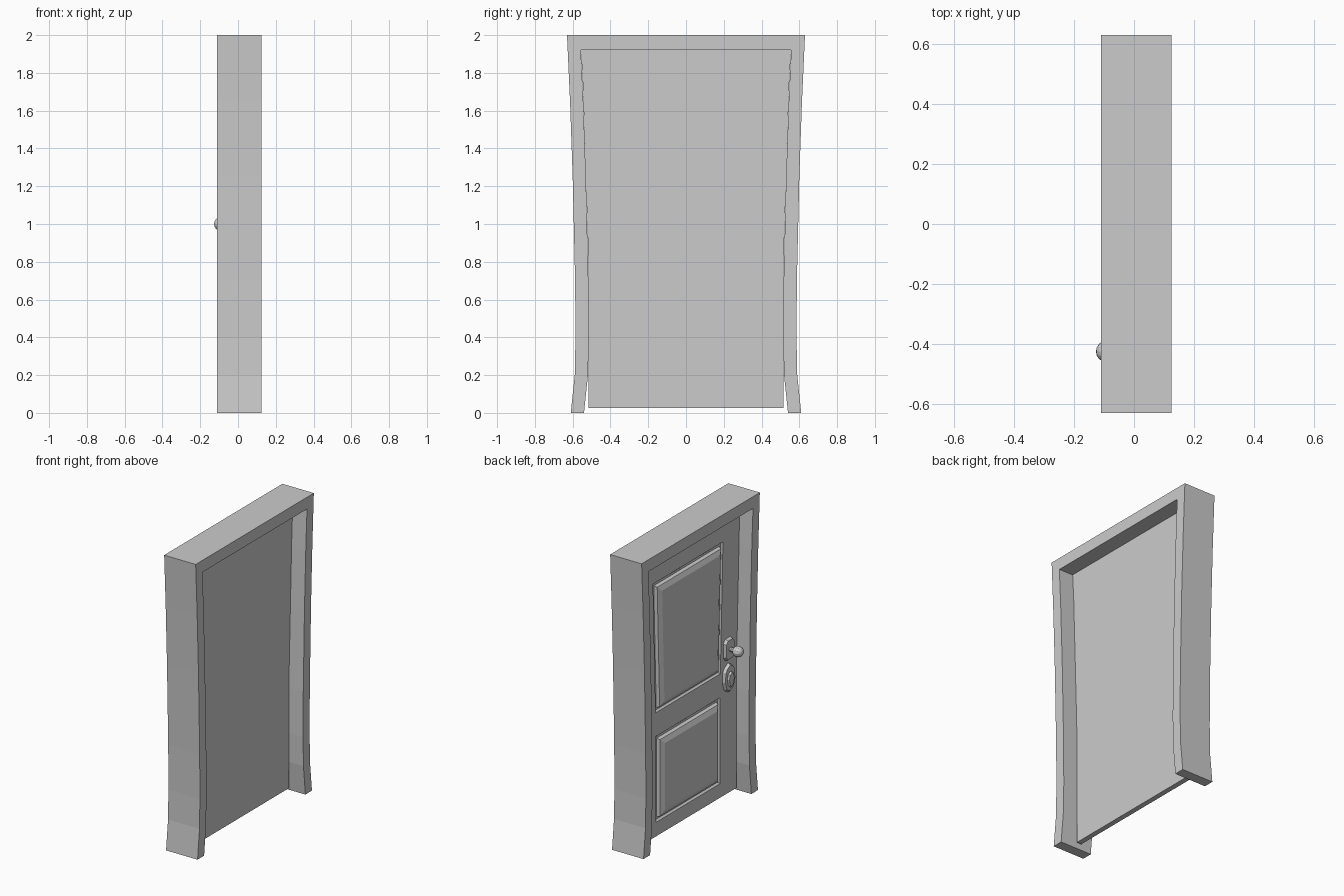
import bpy, bmesh, math
from mathutils import Matrix

if "Cube" in bpy.data.objects:
    bpy.data.objects.remove(bpy.data.objects["Cube"])


def finish(bm, name):
    bmesh.ops.recalc_face_normals(bm, faces=bm.faces)
    me = bpy.data.meshes.new(name)
    bm.to_mesh(me)
    bm.free()
    ob = bpy.data.objects.new(name, me)
    bpy.context.collection.objects.link(ob)
    return ob


def prism(name, outline, x0, x1, taper=1.0):
    """Extrude a (y, z) outline along x, scaling the x0 end about its centre."""
    bm = bmesh.new()
    cy = sum(p[0] for p in outline) / len(outline)
    cz = sum(p[1] for p in outline) / len(outline)
    back = [bm.verts.new((x1, y, z)) for y, z in outline]
    front = [bm.verts.new((x0, cy + (y - cy) * taper, cz + (z - cz) * taper)) for y, z in outline]
    bm.faces.new(back)
    bm.faces.new(front)
    n = len(outline)
    for i in range(n):
        j = (i + 1) % n
        bm.faces.new((back[i], back[j], front[j], front[i]))
    return finish(bm, name)


def plate(cy, cz, pts):
    """Outline mirrored left to right from half-width/height pairs."""
    right = [(cy + w, cz + h) for w, h in pts]
    left = [(cy - w, cz + h) for w, h in reversed(pts) if w > 0]
    return right + left


# Bowed frame: two curved jambs and a lintel
jamb = [(.61, 0), (.589, .2), (.585, .4), (.587, .7), (.6, 1.25), (.614, 1.65)]
outer = jamb + [(.63, 2)]
inner = [(y - .07, z) for y, z in jamb] + [(.557, 1.92)]
outline = outer + [(-y, z) for y, z in reversed(outer)]
outline += [(-y, z) for y, z in inner] + inner[::-1]
prism("door_frame", outline, -.11, .125)

# Door slab with two raised-and-fielded panels on the -x face
rows = [(.025, .517), (.12, .515), (.70, .515), (.86, .518), (1.74, .546), (1.92, .556)]
bm = bmesh.new()
grid = [[bm.verts.new((-.015, y, z)) for y in (-h, -h + .173, h - .173, h)] for z, h in rows]
panels = []
for r in range(5):
    for c in range(3):
        f = bm.faces.new((grid[r][c], grid[r + 1][c], grid[r + 1][c + 1], grid[r][c + 1]))
        if c == 1 and r in (1, 3):
            panels.append(f)
front = bm.faces[:]
rim = [e for e in bm.edges if e.is_boundary]
ext = bmesh.ops.extrude_edge_only(bm, edges=rim)["geom"]
bmesh.ops.translate(bm, verts=[v for v in ext if isinstance(v, bmesh.types.BMVert)], vec=(.035, 0, 0))
bmesh.ops.contextual_create(bm, geom=[e for e in ext if isinstance(e, bmesh.types.BMEdge)])
bmesh.ops.recalc_face_normals(bm, faces=bm.faces)
for thick, depth in ((.01, -.012), (.014, 0), (.008, .02), (.032, .014)):
    bmesh.ops.inset_region(bm, faces=panels, thickness=thick, depth=depth, use_even_offset=True)
finish(bm, "door")

# Knob backplate and keyhole plate
ky = -.425
shape = [(.028, -.075), (.05, -.05), (.05, .05), (.028, .075)]
prism("knob_plate", plate(ky, 1.0, shape), -.034, -.012, .85)
shape = [(0, -.105), (.042, -.08), (.06, -.02), (.055, .05), (.035, .075), (0, .095)]
prism("lock_plate", plate(ky, .81, shape), -.034, -.012, .87)
shape = [(0, -.065), (.024, -.045), (.034, 0), (.024, .035), (0, .05)]
prism("keyhole_cover", plate(ky, .805, shape), -.046, -.03, .8)

# Door knob: neck and ball
turn = Matrix.Rotation(math.pi / 2, 4, 'Y')
bm = bmesh.new()
bmesh.ops.create_cone(bm, cap_ends=True, segments=10, radius1=.018, radius2=.014, depth=.05,
                      matrix=Matrix.Translation((-.055, ky, 1.0)) @ turn)
finish(bm, "knob_neck")
bm = bmesh.new()
bmesh.ops.create_uvsphere(bm, u_segments=12, v_segments=8, radius=.036,
                          matrix=Matrix.Translation((-.091, ky, 1.0)) @ turn)
finish(bm, "knob")
